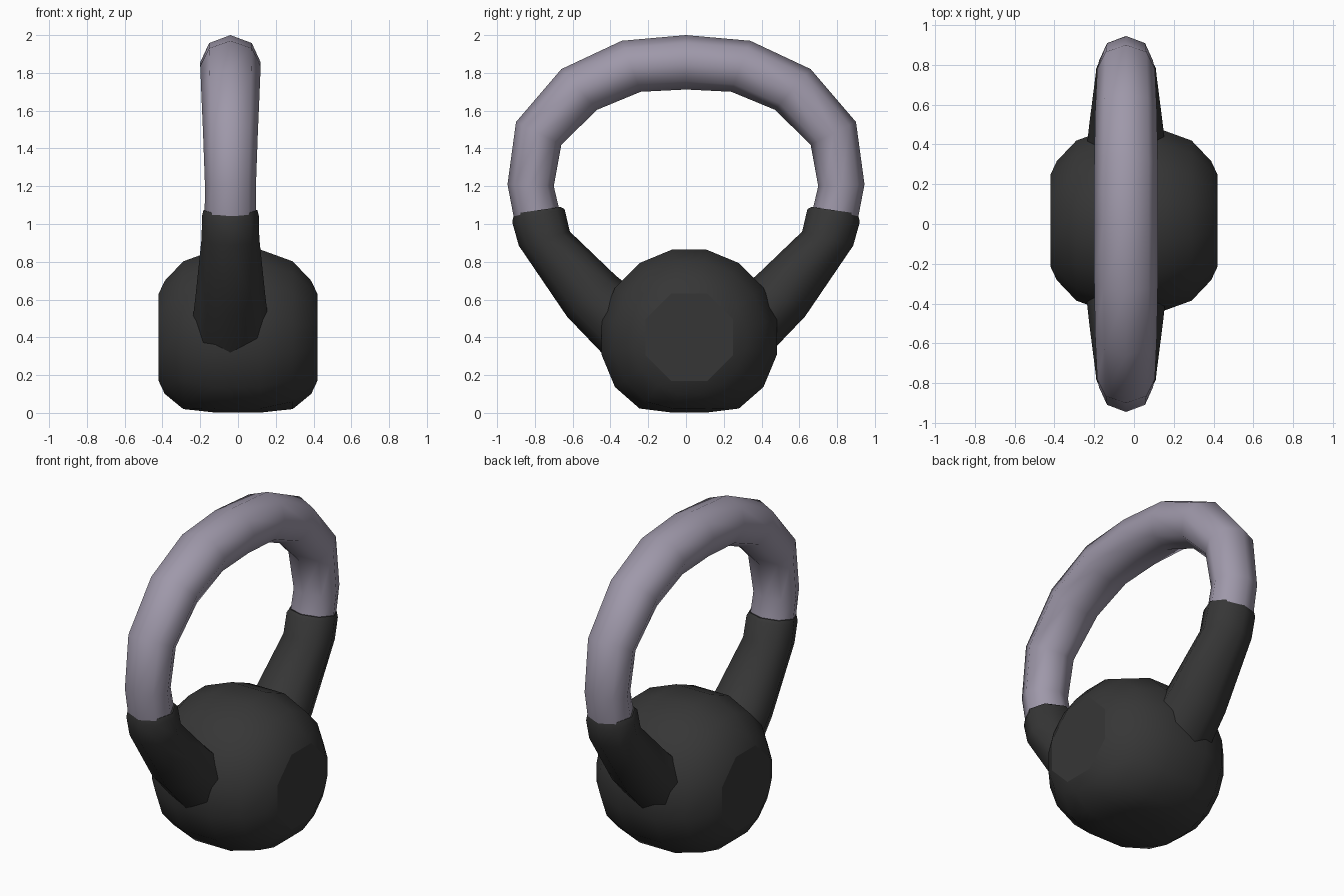
import bpy, bmesh, math

if "Cube" in bpy.data.objects:
    bpy.data.objects.remove(bpy.data.objects["Cube"])


def material(name, rgb):
    m = bpy.data.materials.new(name)
    m.diffuse_color = (*rgb, 1)
    m.use_nodes = True
    m.node_tree.nodes["Principled BSDF"].inputs["Base Color"].default_value = m.diffuse_color
    return m


black = material("matte black", (0.037, 0.037, 0.037))
grey = material("lilac grey", (0.345, 0.315, 0.40))


def build(name, rings, mat):
    """Skin a list of equal-length vertex rings, with flat end caps."""
    bm = bmesh.new()
    loops = [[bm.verts.new(p) for p in ring] for ring in rings]
    n = len(loops[0])
    for a, b in zip(loops, loops[1:]):
        for i in range(n):
            j = (i + 1) % n
            bm.faces.new((a[i], a[j], b[j], b[i])).smooth = True
    for cap in (loops[0], loops[-1]):
        bm.faces.new(cap).smooth = False
    bmesh.ops.remove_doubles(bm, verts=bm.verts, dist=0.0005)
    bmesh.ops.recalc_face_normals(bm, faces=bm.faces)
    me = bpy.data.meshes.new(name)
    bm.to_mesh(me)
    bm.free()
    me.materials.append(mat)
    ob = bpy.data.objects.new(name, me)
    bpy.context.collection.objects.link(ob)
    return ob


# Weight: 16-sided drum along x with octagonal end faces and a flattened base
def weight_ring(x, r, octagon):
    pts = []
    for i in range(16):
        deg = 22.5 * (i // 2 * 2 + 1) if octagon else 22.5 * i + 11.25
        a = math.radians(deg)
        dy, dz = r * math.cos(a), r * math.sin(a)
        if dz < -0.37:
            dz = -0.37 - (dz + 0.37) * -0.3
        pts.append((x, 0.017 + dy, 0.40 + dz))
    return pts


half = [(0.42, 0.25, True), (0.388, 0.305, False), (0.29, 0.41, False), (0.12, 0.473, False)]
profile = half + [(-x, r, o) for x, r, o in reversed(half)]
build("weight_body", [weight_ring(*p) for p in profile], black)


# Tubes: octagonal section from an outer point, an inner point and a half width
def section(oy, oz, iy, iz, w):
    cy, cz = (oy + iy) / 2, (oz + iz) / 2
    ring = []
    for k in range(8):
        a = k * math.pi / 4
        c = math.cos(a)
        ring.append((-0.04 + w * math.sin(a), cy + (oy - cy) * c, cz + (oz - cz) * c))
    return ring


def flip(s):
    return (-s[0], s[1], -s[2], s[3], s[4])


# Grip: arch from one arm to the other
grip = [
    (0.34, 1.97, 0.24, 1.70, 0.16),
    (0.66, 1.82, 0.47, 1.605, 0.155),
    (0.90, 1.54, 0.66, 1.42, 0.145),
    (0.945, 1.21, 0.70, 1.20, 0.135),
    (0.905, 1.00, 0.66, 1.03, 0.137),
]
arch = [flip(s) for s in reversed(grip)] + [(0, 2.0, 0, 1.712, 0.16)] + grip
build("handle_grip", [section(*s) for s in arch], grey)

# Arms: flared sleeves running down into the weight
arm = [
    (0.91, 1.055, 0.665, 1.09, 0.143),
    (0.92, 1.01, 0.643, 1.08, 0.15),
    (0.885, 0.885, 0.615, 0.96, 0.153),
    (0.63, 0.51, 0.37, 0.725, 0.185),
    (0.40, 0.27, 0.15, 0.55, 0.21),
]
build("right_arm", [section(*s) for s in arm], black)
build("left_arm", [section(*flip(s)) for s in arm], black)
